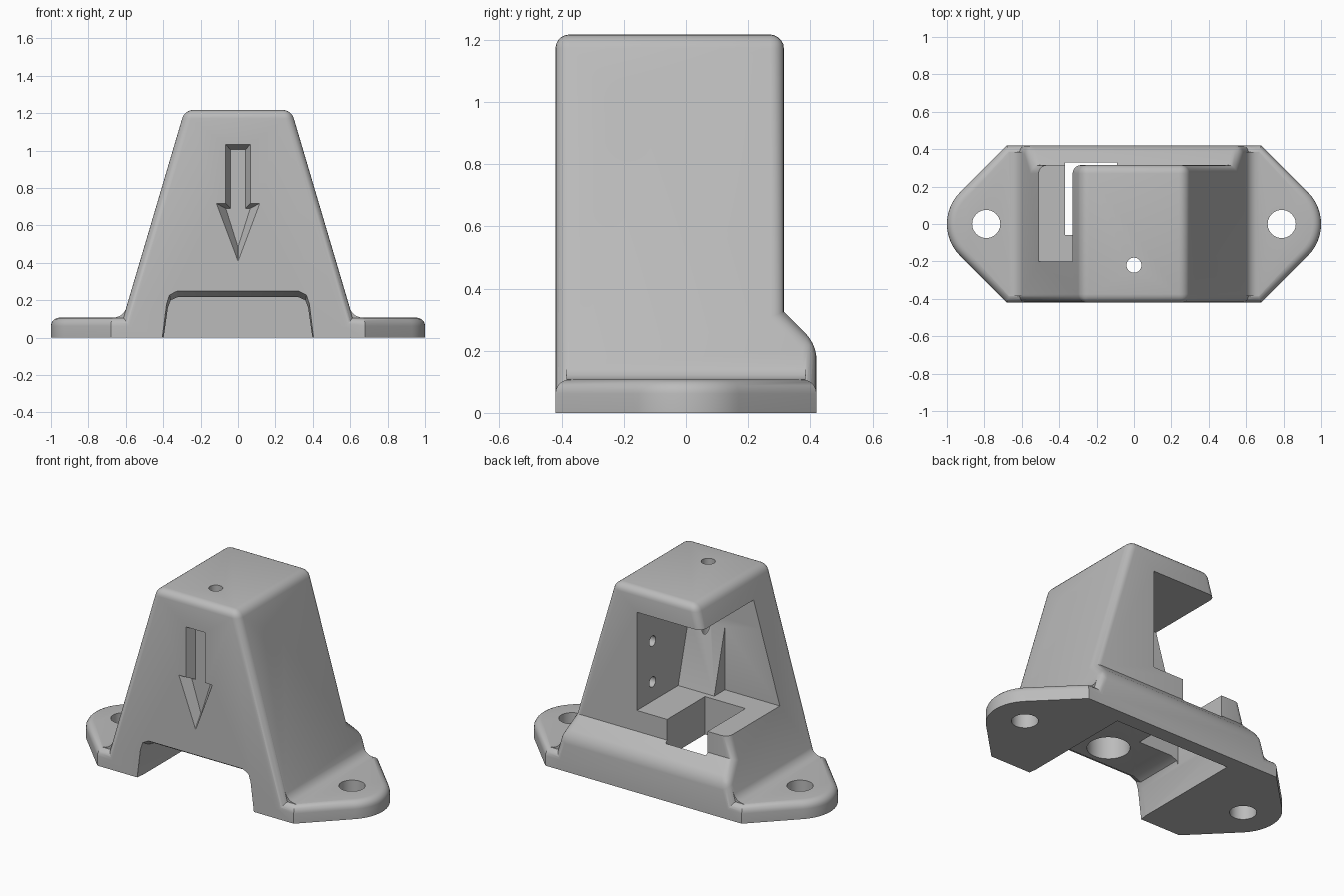
import bpy, bmesh, math
from mathutils import Matrix, Vector

cube = bpy.data.objects.get("Cube")
if cube:
    bpy.data.objects.remove(cube)

grey = bpy.data.materials.new("light_grey")
grey.use_nodes = True
grey.diffuse_color = (0.5, 0.5, 0.5, 1)
grey.node_tree.nodes["Principled BSDF"].inputs["Base Color"].default_value = (0.5, 0.5, 0.5, 1)


def finish(name, bm):
    bmesh.ops.recalc_face_normals(bm, faces=bm.faces)
    mesh = bpy.data.meshes.new(name)
    bm.to_mesh(mesh)
    bm.free()
    mesh.materials.append(grey)
    obj = bpy.data.objects.new(name, mesh)
    bpy.context.collection.objects.link(obj)
    return obj


def loft(name, ring_a, ring_b):
    """Closed solid between two outlines with the same number of points."""
    bm = bmesh.new()
    a = [bm.verts.new(p) for p in ring_a]
    b = [bm.verts.new(p) for p in ring_b]
    bm.faces.new(a)
    bm.faces.new(b[::-1])
    for i in range(len(a)):
        j = (i + 1) % len(a)
        bm.faces.new((a[i], b[i], b[j], a[j]))
    return finish(name, bm)


def ring(pts, axis, at):
    def place(p):
        p = list(p)
        p.insert(axis, at)
        return p
    return [place(p) for p in pts]


def prism(name, pts, axis, lo, hi):
    return loft(name, ring(pts, axis, lo), ring(pts, axis, hi))


def box(name, x0, x1, y0, y1, z0, z1):
    return prism(name, [(x0, y0), (x1, y0), (x1, y1), (x0, y1)], 2, z0, z1)


def rod(name, centre, radius, length, axis):
    bm = bmesh.new()
    bmesh.ops.create_cone(bm, cap_ends=True, segments=48, radius1=radius, radius2=radius,
                          depth=length)
    turn = Vector((0, 0, 1)).rotation_difference(Vector(axis)).to_matrix().to_4x4()
    bm.transform(Matrix.Translation(centre) @ turn)
    return finish(name, bm)


def combine(obj, tool, operation):
    mod = obj.modifiers.new(operation, 'BOOLEAN')
    mod.operation = operation
    mod.solver = 'EXACT'
    mod.object = tool
    bpy.context.view_layer.objects.active = obj
    bpy.ops.object.modifier_apply(modifier=mod.name)
    bpy.data.objects.remove(tool)


def round_edges(obj, width, keep):
    bm = bmesh.new()
    bm.from_mesh(obj.data)
    bmesh.ops.remove_doubles(bm, verts=bm.verts, dist=0.0001)
    edges = [e for e in bm.edges if len(e.link_faces) == 2 and keep(e)]
    bmesh.ops.bevel(bm, geom=edges, offset=width, offset_type='OFFSET', segments=5,
                    profile=0.5, affect='EDGES', clamp_overlap=True)
    bm.to_mesh(obj.data)
    bm.free()


def mirrored(pts):
    return pts + [(-x, z) for x, z in reversed(pts)]


H, D, T = 1.217, 0.42, 0.107

# Tower: tapered front outline crossed with the stepped side outline
body = prism("mounting_bracket", mirrored([(0.645, 0), (0.285, H)]), 1, -0.6, 0.6)
side = prism("side_outline", [(-D, -0.2), (D, -0.2), (D, 0.22), (0.315, 0.325),
                              (0.315, H + 0.2), (-D, H + 0.2)], 0, -1, 1)
combine(body, side, 'INTERSECT')
round_edges(body, 0.045, lambda e: max(v.co.z for v in e.verts) > 0.01
            and e.calc_face_angle_signed(0) > 0.4)

# Flange: tapered plate with round ends
end = []
for i in range(-8, 9):
    a = math.radians(45 * i / 8)
    end.append((0.76 + 0.24 * math.cos(a), 0.24 * math.sin(a)))
half = [(0.68, -D)] + end + [(0.68, D)]
flange = prism("flange", half + [(-x, -y) for x, y in half], 2, 0, T)
round_edges(flange, 0.045, lambda e: min(v.co.z for v in e.verts) > T - 0.001)
combine(body, flange, 'UNION')

# Fillets where the tower meets the flange
for s in (-1, 1):
    curve = []
    for i in range(7):
        t = i / 6
        curve.append((s * (0.592 * (1 - t) ** 2 + 1.222 * t * (1 - t) + 0.67 * t * t),
                      0.172 * (1 - t) ** 2 + 2 * T * t * (1 - t) + T * t * t))
    pts = curve + [(s * 0.67, 0.09), (s * 0.55, 0.09), (s * 0.55, 0.172)]
    combine(body, prism("fillet", pts, 1, -0.385, 0.385), 'UNION')

# Main cavity, open at the back and on one side
combine(body, box("cavity", -1, 0.12, -0.2, 1, 0.455, 1.07), 'DIFFERENCE')

# Ramp at the foot of the inner front wall
combine(body, prism("inner_ramp", [(-0.22, 0.85), (-0.2, 0.85), (-0.09, 0.44), (-0.22, 0.44)],
                    0, -0.13, 0.14), 'UNION')

# Opening in the cavity floor
combine(body, box("floor_opening", -0.37, -0.09, -0.06, 0.33, 0.1, 0.9), 'DIFFERENCE')

# Pocket under the tower, flared at the front
arch = mirrored([(0.405, -0.05), (0.375, 0.16), (0.36, 0.2), (0.32, 0.218)])
combine(body, prism("pocket", arch, 1, -0.5, 0.33), 'DIFFERENCE')
wide = [(x * 1.02, z * 1.17) for x, z in arch]
combine(body, loft("pocket_flare", ring(wide, 1, -0.43), ring(arch, 1, -0.37)), 'DIFFERENCE')

# Round holes: side bore, vertical bore with counterbore, flange and screw holes
holes = [((0, -0.16, 0.98), 0.087, 3, (1, 0, 0)),
         ((0, -0.22, 0.6), 0.04, 2, (0, 0, 1)),
         ((0, -0.22, 0.25), 0.12, 0.3, (0, 0, 1)),
         ((0.79, 0, 0), 0.075, 1, (0, 0, 1)),
         ((-0.79, 0, 0), 0.075, 1, (0, 0, 1)),
         ((0.18, 0.16, 0.83), 0.032, 0.24, (1, 0, 0)),
         ((0.18, 0.16, 0.575), 0.032, 0.24, (1, 0, 0))]
for hole in holes:
    combine(body, rod("hole", *hole), 'DIFFERENCE')

# Engraved arrow with sloping walls
outer = mirrored([(0.068, 1.035), (0.068, 0.72), (0.12, 0.72), (0.002, 0.405)])
inner = mirrored([(0.04, 1.005), (0.04, 0.69), (0.065, 0.69), (0.002, 0.49)])
combine(body, loft("arrow", ring(outer, 1, -0.425), ring(inner, 1, -0.365)), 'DIFFERENCE')

# Smooth the rounded edges, keep the sharp ones
bpy.ops.object.select_all(action='DESELECT')
body.select_set(True)
bpy.context.view_layer.objects.active = body
bpy.ops.object.shade_smooth_by_angle(angle=math.radians(30))
